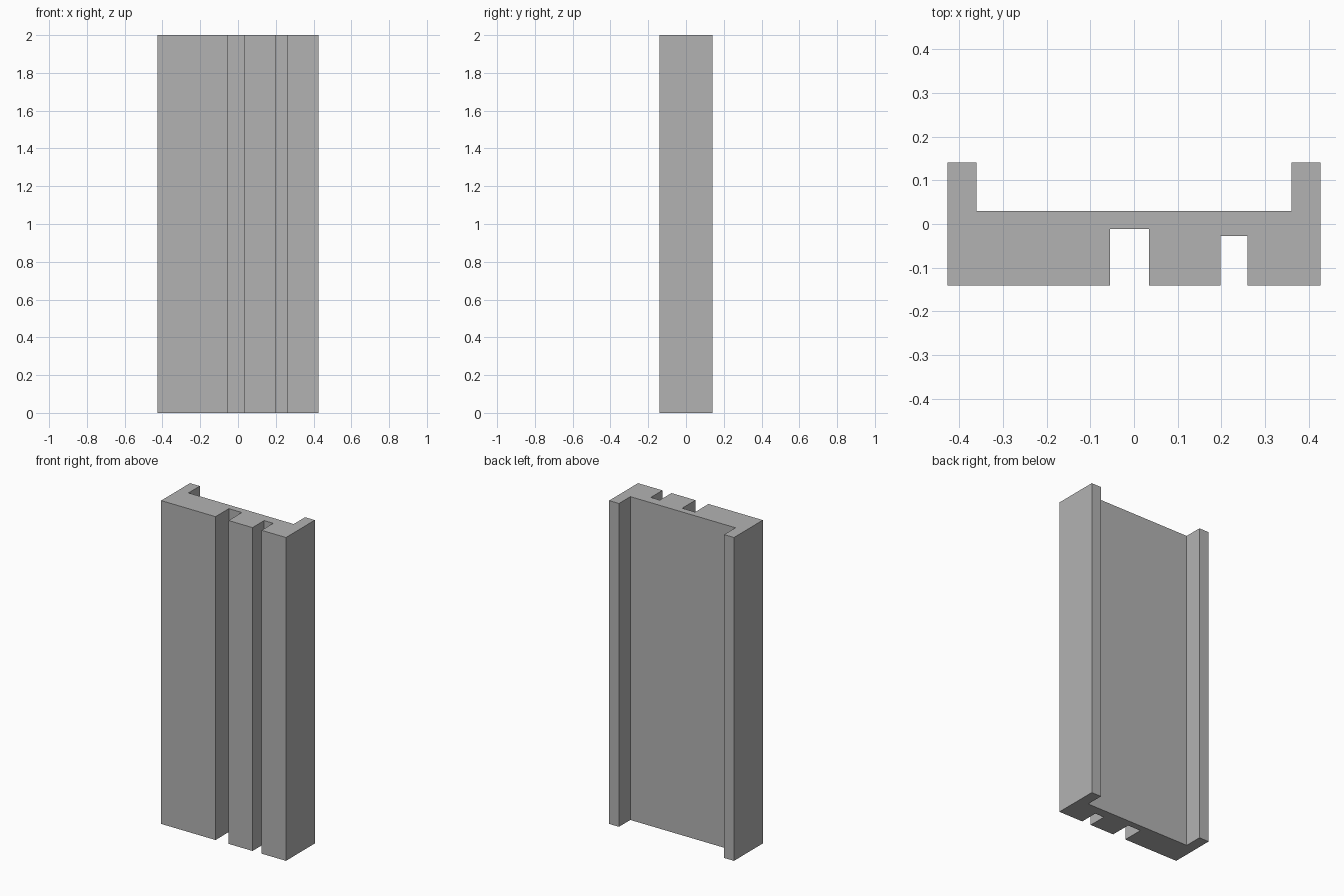
import bpy
import bmesh

cube = bpy.data.objects.get("Cube")
if cube:
    bpy.data.objects.remove(cube, do_unlink=True)

HEIGHT = 2.0
HALF_W, HALF_D = 0.427, 0.141
LIP_X, BACK_Y = 0.36, 0.03                # inner face of the rear lips, rear panel
SLOTS = [(-0.055, 0.034, -0.011),         # left edge, right edge, floor
         (0.198, 0.26, -0.027)]

# Plain grey material
grey = bpy.data.materials.new("plain grey")
grey.use_nodes = True
colour = (0.45, 0.45, 0.45, 1.0)
grey.diffuse_color = colour
grey.node_tree.nodes["Principled BSDF"].inputs["Base Color"].default_value = colour

# Cross-section: slotted front edge, then the rear channel between two lips
profile = [(-HALF_W, -HALF_D)]
for left, right, floor in SLOTS:
    profile += [(left, -HALF_D), (left, floor), (right, floor), (right, -HALF_D)]
profile += [(HALF_W, -HALF_D), (HALF_W, HALF_D), (LIP_X, HALF_D), (LIP_X, BACK_Y),
            (-LIP_X, BACK_Y), (-LIP_X, HALF_D), (-HALF_W, HALF_D)]

# Extrude the section to full height
bm = bmesh.new()
base = bm.faces.new([bm.verts.new((x, y, 0)) for x, y in profile])
result = bmesh.ops.extrude_face_region(bm, geom=[base], use_keep_orig=True)
top = [g for g in result["geom"] if isinstance(g, bmesh.types.BMVert)]
bmesh.ops.translate(bm, verts=top, vec=(0, 0, HEIGHT))
bmesh.ops.recalc_face_normals(bm, faces=bm.faces)

mesh = bpy.data.meshes.new("grooved_panel")
bm.to_mesh(mesh)
bm.free()
mesh.materials.append(grey)
panel = bpy.data.objects.new("grooved_panel", mesh)
bpy.context.collection.objects.link(panel)
